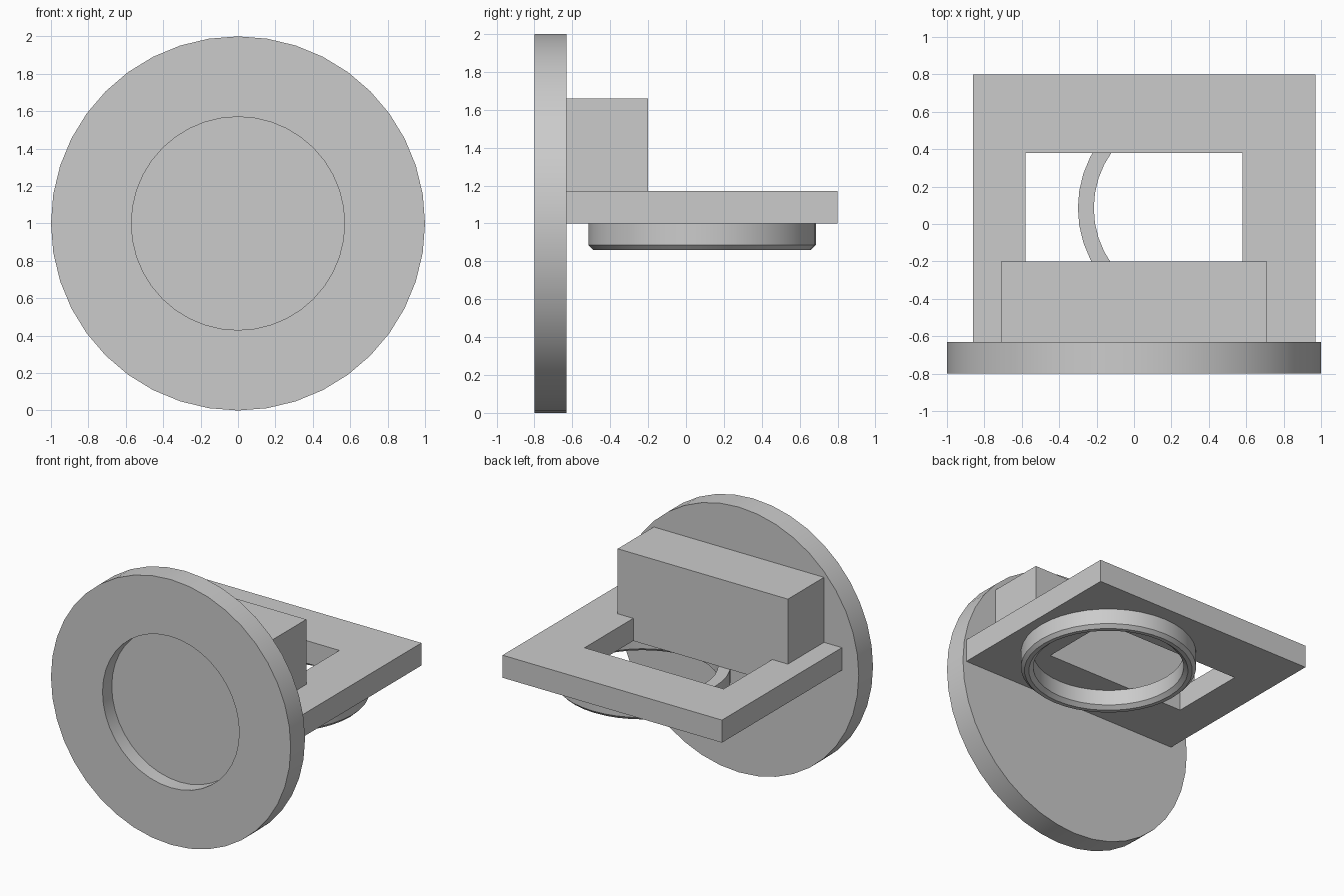
import bpy, bmesh, math
from mathutils import Matrix

cube = bpy.data.objects.get("Cube")
if cube:
    bpy.data.objects.remove(cube, do_unlink=True)

grey = bpy.data.materials.new("plain grey")
grey.use_nodes = True
colour = (0.6, 0.6, 0.6, 1)
grey.diffuse_color = colour
grey.node_tree.nodes["Principled BSDF"].inputs["Base Color"].default_value = colour

SIDES = 40


def finish(name, bm, smooth=False):
    bmesh.ops.recalc_face_normals(bm, faces=bm.faces)
    mesh = bpy.data.meshes.new(name)
    bm.to_mesh(mesh)
    bm.free()
    mesh.materials.append(grey)
    obj = bpy.data.objects.new(name, mesh)
    bpy.context.collection.objects.link(obj)
    if smooth:
        bpy.ops.object.select_all(action='DESELECT')
        obj.select_set(True)
        bpy.context.view_layer.objects.active = obj
        bpy.ops.object.shade_smooth_by_angle(angle=math.radians(30))
    return obj


def lathe(name, profile, matrix, closed):
    """Turn (radius, height) points round z; open profiles get end caps."""
    bm = bmesh.new()
    rings = []
    for r, h in profile:
        angles = [2 * math.pi * i / SIDES for i in range(SIDES)]
        rings.append([bm.verts.new((r * math.cos(a), r * math.sin(a), h)) for a in angles])
    pairs = list(zip(rings, rings[1:]))
    if closed:
        pairs.append((rings[-1], rings[0]))
    else:
        bm.faces.new(rings[0])
        bm.faces.new(rings[-1])
    for a, b in pairs:
        for i in range(SIDES):
            j = (i + 1) % SIDES
            bm.faces.new((a[i], a[j], b[j], b[i]))
    bm.transform(matrix)
    return finish(name, bm, smooth=True)


def outline(x0, x1, y0, y1):
    return [(x0, y0), (x1, y0), (x1, y1), (x0, y1)]


def box(name, x0, x1, y0, y1, z0, z1):
    bm = bmesh.new()
    base = bm.faces.new([bm.verts.new((x, y, z0)) for x, y in outline(x0, x1, y0, y1)])
    top = bmesh.ops.extrude_face_region(bm, geom=[base])["geom"]
    bmesh.ops.translate(bm, vec=(0, 0, z1 - z0),
                        verts=[v for v in top if isinstance(v, bmesh.types.BMVert)])
    return finish(name, bm)


def frame(name, outer, inner, z0, z1):
    """Rectangular plate with a rectangular window."""
    bm = bmesh.new()
    loops = [[bm.verts.new((x, y, z)) for x, y in outline(*rect)]
             for rect, z in ((outer, z0), (outer, z1), (inner, z1), (inner, z0))]
    for k in range(4):
        a, b = loops[k], loops[(k + 1) % 4]
        for i in range(4):
            j = (i + 1) % 4
            bm.faces.new((a[i], a[j], b[j], b[i]))
    return finish(name, bm)


# Upright disc with a round recess in its front
lathe("front_disc",
      [(0.57, 0.11), (0.57, 0), (1, 0), (1, 0.17), ],
      Matrix.Translation((0, -0.8, 1)) @ Matrix.Rotation(-math.pi / 2, 4, 'X'), False)

# Horizontal plate with its window, and the block standing on it
frame("base_plate", (-0.86, 0.97, -0.63, 0.8), (-0.58, 0.58, -0.2, 0.38), 1.0, 1.17)
box("upper_block", -0.71, 0.71, -0.63, -0.2, 1.17, 1.66)

# Bevelled ring under the plate
lathe("lower_ring",
      [(0.6, 1), (0.6, 0.885), (0.575, 0.86), (0.545, 0.86), (0.515, 0.885), (0.515, 1)],
      Matrix.Translation((0.3, 0.085, 0)), True)
